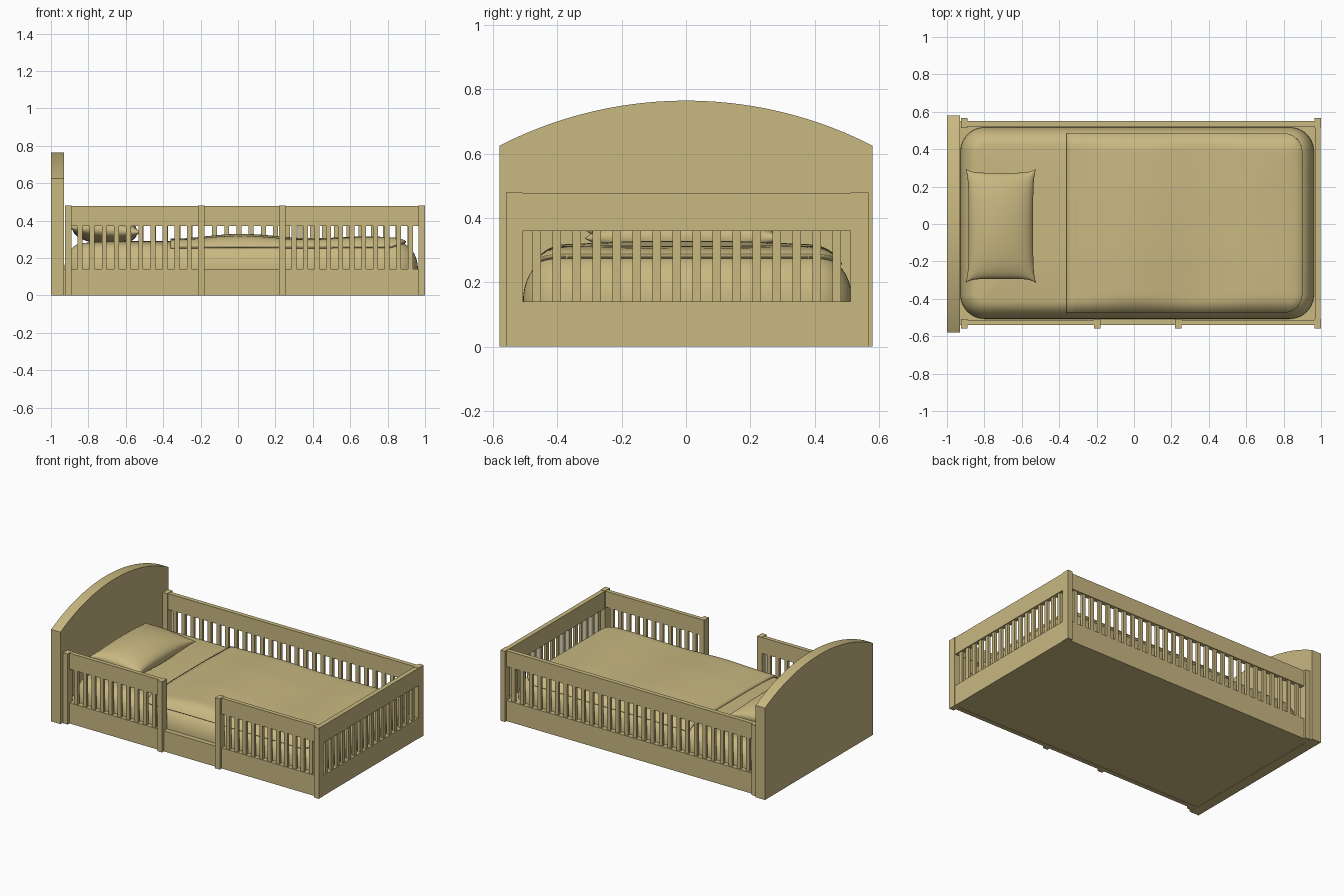
import bpy, bmesh, math

if "Cube" in bpy.data.objects:
    bpy.data.objects.remove(bpy.data.objects["Cube"])

wood = bpy.data.materials.new("tan")
wood.diffuse_color = (0.58, 0.48, 0.22, 1)
wood.use_nodes = True
wood.node_tree.nodes["Principled BSDF"].inputs["Base Color"].default_value = wood.diffuse_color


def finish(name, bm, smooth=False):
    bmesh.ops.recalc_face_normals(bm, faces=bm.faces)
    me = bpy.data.meshes.new(name)
    bm.to_mesh(me)
    bm.free()
    if smooth:
        for p in me.polygons:
            p.use_smooth = True
    ob = bpy.data.objects.new(name, me)
    me.materials.append(wood)
    bpy.context.collection.objects.link(ob)
    return ob


def add_box(bm, x0, x1, y0, y1, z0, z1):
    vs = bmesh.ops.create_cube(bm, size=1)["verts"]
    for v in vs:
        v.co.x = (x0 + x1) / 2 + v.co.x * (x1 - x0)
        v.co.y = (y0 + y1) / 2 + v.co.y * (y1 - y0)
        v.co.z = (z0 + z1) / 2 + v.co.z * (z1 - z0)


def box(name, *dims):
    bm = bmesh.new()
    add_box(bm, *dims)
    return finish(name, bm)


def slats(name, a, b, n, centre, along_x=True):
    """Row of n thin bars between a and b, in the open band of a rail."""
    bm = bmesh.new()
    w, t = 0.013, 0.009
    pitch = (b - a) / (n + 0.4)
    for i in range(n):
        c = a + pitch * (i + 0.7)
        if along_x:
            add_box(bm, c - w, c + w, centre - t, centre + t, 0.135, 0.375)
        else:
            add_box(bm, centre - t, centre + t, c - w, c + w, 0.135, 0.375)
    return finish(name, bm)


# Arched headboard
R = (0.58 ** 2 + 0.14 ** 2) / 0.28
arc = [(0.58 - 1.16 * i / 40) for i in range(41)]
outline = [(-0.58, 0), (0.58, 0)] + [(y, 0.765 - R + math.sqrt(R * R - y * y)) for y in arc]
bm = bmesh.new()
face = bm.faces.new([bm.verts.new((-1, y, z)) for y, z in outline])
ext = bmesh.ops.extrude_face_region(bm, geom=[face])["geom"]
bmesh.ops.translate(bm, vec=(0.07, 0, 0), verts=[g for g in ext if isinstance(g, bmesh.types.BMVert)])
finish("headboard", bm)

# Base platform and lower boards
box("base_platform", -0.93, 0.97, -0.515, 0.525, 0.002, 0.14)
box("front_lower_board", -0.93, 0.97, -0.54, -0.51, 0, 0.14)
box("back_lower_board", -0.93, 0.97, 0.52, 0.55, 0, 0.14)
box("foot_lower_board", 0.967, 0.998, -0.53, 0.54, 0, 0.14)

# Posts
for i, x in enumerate((-0.925, -0.215, 0.22, 0.965)):
    box(f"front_post_{i + 1}", x, x + 0.035, -0.56, -0.508, 0, 0.48)
for i, x in enumerate((-0.925, 0.965)):
    box(f"back_post_{i + 1}", x, x + 0.035, 0.512, 0.567, 0, 0.48)

# Upper rails
box("front_head_rail", -0.90, -0.20, -0.54, -0.512, 0.37, 0.478)
box("front_foot_rail", 0.24, 0.97, -0.54, -0.512, 0.37, 0.478)
box("back_rail", -0.90, 0.97, 0.52, 0.55, 0.37, 0.478)
box("foot_rail", 0.967, 0.998, -0.53, 0.53, 0.36, 0.478)

# Slats
slats("front_head_slats", -0.89, -0.215, 10, -0.526)
slats("front_foot_slats", 0.255, 0.965, 11, -0.526)
slats("back_slats", -0.89, 0.965, 28, 0.535)
slats("foot_slats", -0.508, 0.512, 16, 0.982, False)

# Mattress: stacked rounded-rectangle rings with a domed edge
MX0, MX1, MY0, MY1, EDGE, CORNER = -0.928, 0.962, -0.507, 0.517, 0.10, 0.13


def ring(d, n=10):
    r = max(CORNER - d, 0.03)
    pts = []
    for cx, cy, a0 in ((MX1 - d - r, MY1 - d - r, 0), (MX0 + d + r, MY1 - d - r, 90),
                       (MX0 + d + r, MY0 + d + r, 180), (MX1 - d - r, MY0 + d + r, 270)):
        for k in range(n + 1):
            a = math.radians(a0 + 90 * k / n)
            pts.append((cx + r * math.cos(a), cy + r * math.sin(a)))
    return pts


bm = bmesh.new()
prev = None
levels = [(0, 0.12)] + [(EDGE * (1 - math.cos(a)), 0.14 + 0.14 * math.sin(a))
                        for a in [math.pi / 2 * k / 10 for k in range(11)]]
levels += [(0.2, 0.287), (0.35, 0.29)]
for d, z in levels:
    cur = [bm.verts.new((x, y, z)) for x, y in ring(d)]
    if prev:
        for i in range(len(cur)):
            j = (i + 1) % len(cur)
            bm.faces.new((prev[i], prev[j], cur[j], cur[i]))
    else:
        bm.faces.new(cur)
    prev = cur
bm.faces.new(prev)
finish("mattress", bm, True)


# Blanket draped over the mattress
def drape(x, y):
    qx = abs(x - (MX0 + MX1) / 2) - (MX1 - MX0) / 2 + CORNER
    qy = abs(y - (MY0 + MY1) / 2) - (MY1 - MY0) / 2 + CORNER
    d = CORNER - math.hypot(max(qx, 0), max(qy, 0)) - min(max(qx, qy), 0)
    t = 1 - min(max(d, 0) / EDGE, 1)
    top = 0.14 + 0.14 * math.sqrt(1 - t * t) + 0.01 * min(d / 0.35, 1)
    wave = 0.011 + 0.007 * math.sin(5.5 * x + 1.2) * math.cos(3 * y) + 0.008 * math.cos(9 * (x - 0.7))
    return top + 0.013 + max(wave, 0) * min(max(d - 0.02, 0) / 0.1, 1)


bm = bmesh.new()
NU, NV = 48, 48
grid = []
for i in range(NU + 1):
    x = -0.36 + 1.26 * math.sin(math.pi / 2 * i / NU)
    w = 0.48
    if x > 0.80:
        w -= 0.10 - math.sqrt(max(0.01 - (x - 0.80) ** 2, 0))
    row = []
    for j in range(NV + 1):
        y = 0.005 + w * math.sin(math.pi / 2 * (2 * j / NV - 1))
        row.append(bm.verts.new((x, y, drape(x, y))))
    grid.append(row)
for i in range(NU):
    for j in range(NV):
        bm.faces.new((grid[i][j], grid[i + 1][j], grid[i + 1][j + 1], grid[i][j + 1]))
blanket = finish("blanket", bm, True)
mod = blanket.modifiers.new("thickness", "SOLIDIFY")
mod.thickness = 0.018
mod.offset = -1

# Pillow with pinched corners
bm = bmesh.new()
N = 28
for side in (1, -1):
    g = []
    for i in range(N + 1):
        u = math.sin(math.pi / 2 * (2 * i / N - 1))
        row = []
        for j in range(N + 1):
            v = math.sin(math.pi / 2 * (2 * j / N - 1))
            x = u * 0.188 * (1 - 0.08 * (1 - v ** 6))
            y = v * 0.305 * (1 - 0.07 * (1 - u ** 6))
            h = math.sqrt(max((1 - u * u) * (1 - v * v), 0)) ** 0.85
            z = 0.35 - 0.07 * x + side * 0.078 * h
            row.append(bm.verts.new((x - 0.712, y - 0.01, z)))
        g.append(row)
    for i in range(N):
        for j in range(N):
            bm.faces.new((g[i][j], g[i + 1][j], g[i + 1][j + 1], g[i][j + 1]))
bmesh.ops.remove_doubles(bm, verts=bm.verts, dist=0.0002)
finish("pillow", bm, True)
